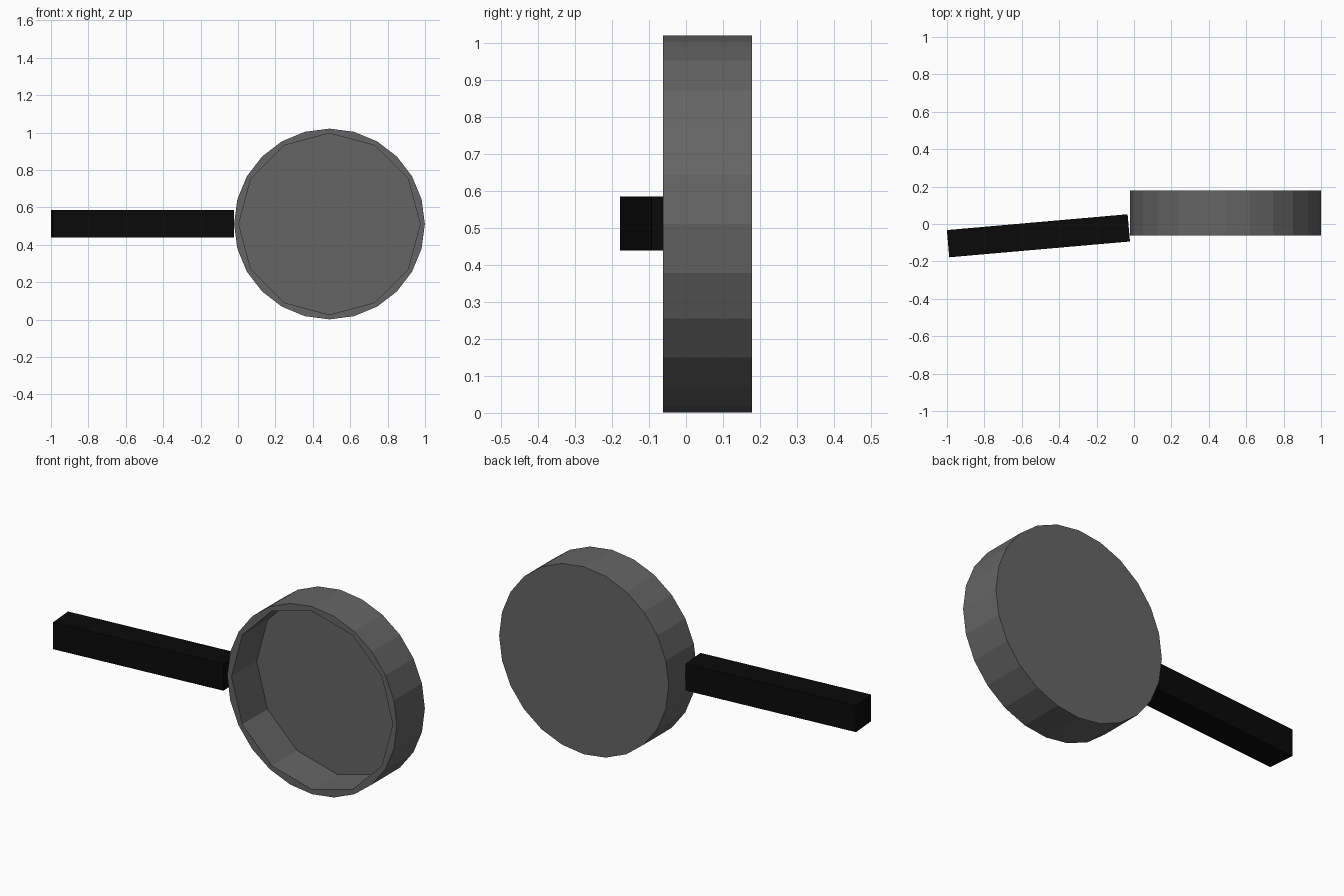
import bpy, bmesh
from math import sin, cos, radians, tau
from mathutils import Matrix

if "Cube" in bpy.data.objects:
    bpy.data.objects.remove(bpy.data.objects["Cube"])

CX, CZ = 0.489, 0.511
FRONT, FLOOR, BACK = -0.062, 0.155, 0.179


def colour(obj, name, value):
    mat = bpy.data.materials.new(name)
    mat.diffuse_color = (value, value, value, 1)
    mat.use_nodes = True
    mat.node_tree.nodes["Principled BSDF"].inputs["Base Color"].default_value = mat.diffuse_color
    obj.data.materials.append(mat)


def finish(bm, name):
    bmesh.ops.recalc_face_normals(bm, faces=bm.faces)
    mesh = bpy.data.meshes.new(name)
    bm.to_mesh(mesh)
    bm.free()
    obj = bpy.data.objects.new(name, mesh)
    bpy.context.collection.objects.link(obj)
    return obj


def ring(bm, n, r, y):
    return [bm.verts.new((CX + r * cos(tau * i / n), y, CZ + r * sin(tau * i / n)))
            for i in range(n)]


def wall(bm, a, b):
    n = len(a)
    for i in range(n):
        j = (i + 1) % n
        bm.faces.new((a[i], a[j], b[j], b[i]))


# Pan body: 24-sided outside, 12-sided hollow open to the front
bm = bmesh.new()
outer_back = ring(bm, 24, 0.51, BACK)
outer_front = ring(bm, 24, 0.51, FRONT)
inner_front = ring(bm, 12, 0.485, FRONT)
inner_floor = ring(bm, 12, 0.485, FLOOR)
bm.faces.new(outer_back)
bm.faces.new(inner_floor)
wall(bm, outer_back, outer_front)
wall(bm, inner_front, inner_floor)

# Flat rim joining the two outlines
for k in range(12):
    n = (k + 1) % 12
    bm.faces.new((outer_front[2 * k], outer_front[2 * k + 1], outer_front[2 * n],
                  inner_front[n], inner_front[k]))
colour(finish(bm, "pan_body"), "dark_grey", 0.13)

# Handle: square bar, slightly angled towards the front
bm = bmesh.new()
bmesh.ops.create_cube(bm, size=1, matrix=(
    Matrix.Translation((-0.511, -0.063, 0.512))
    @ Matrix.Rotation(radians(5), 4, 'Z')
    @ Matrix.Diagonal((0.97, 0.146, 0.146, 1))))
colour(finish(bm, "handle"), "black", 0.003)
